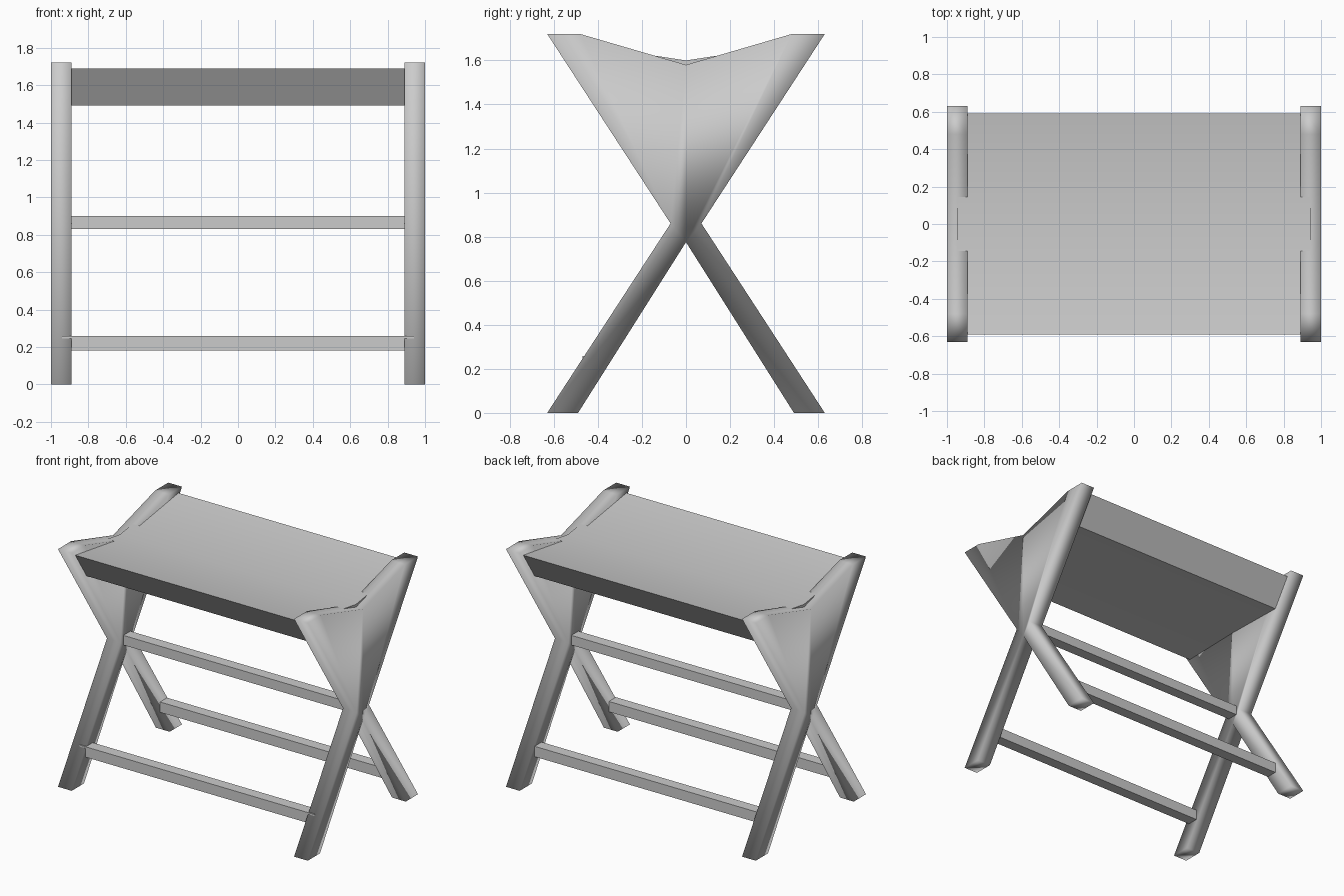
import bpy
import bmesh
import math

cube = bpy.data.objects.get("Cube")
if cube:
    bpy.data.objects.remove(cube, do_unlink=True)

# One plain grey for the whole stool
grey = bpy.data.materials.new("plain_grey")
grey.use_nodes = True
colour = (0.6, 0.6, 0.6, 1)
grey.diffuse_color = colour
grey.node_tree.nodes["Principled BSDF"].inputs["Base Color"].default_value = colour


def extrude_profile(name, profile, x0, x1, smooth_angle=None):
    """Extrude a closed (y, z) outline along x."""
    bm = bmesh.new()
    face = bm.faces.new([bm.verts.new((x0, y, z)) for y, z in profile])
    moved = bmesh.ops.extrude_face_region(bm, geom=[face])["geom"]
    verts = [v for v in moved if isinstance(v, bmesh.types.BMVert)]
    bmesh.ops.translate(bm, verts=verts, vec=(x1 - x0, 0, 0))
    bmesh.ops.recalc_face_normals(bm, faces=bm.faces)
    mesh = bpy.data.meshes.new(name)
    bm.to_mesh(mesh)
    bm.free()
    mesh.materials.append(grey)
    obj = bpy.data.objects.new(name, mesh)
    bpy.context.collection.objects.link(obj)
    if smooth_angle:
        bpy.ops.object.select_all(action="DESELECT")
        obj.select_set(True)
        bpy.context.view_layer.objects.active = obj
        bpy.ops.object.shade_smooth_by_angle(angle=math.radians(smooth_angle))
    return obj


def bar(name, y, z, depth, height):
    outline = [(y + a * depth / 2, z + b * height / 2)
               for a, b in ((-1, -1), (1, -1), (1, 1), (-1, 1))]
    return extrude_profile(name, outline, -0.94, 0.94)


# Crossed legs with the filled panel between their upper halves
half = [(0, 0.775), (0.49, 0), (0.63, 0), (0.07, 0.86),
        (0.63, 1.72), (0.48, 1.72), (0, 1.58)]
frame = half + [(-y, z) for y, z in reversed(half[1:-1])]
for side, x in (("left", 0.945), ("right", -0.945)):
    extrude_profile(side + "_leg_frame", frame, x - 0.055, x + 0.055, 180)

# Seat with a shallow dip and slanted front and back faces
seat = [(-0.46, 1.49), (0, 1.5), (0.46, 1.49),
        (0.59, 1.69), (0, 1.6), (-0.59, 1.69)]
extrude_profile("seat", seat, -0.945, 0.945, 30)

# Cross bars
bar("middle_bar", 0, 0.865, 0.08, 0.07)
bar("front_bar", -0.43, 0.22, 0.08, 0.075)
bar("back_bar", 0.42, 0.22, 0.08, 0.075)
